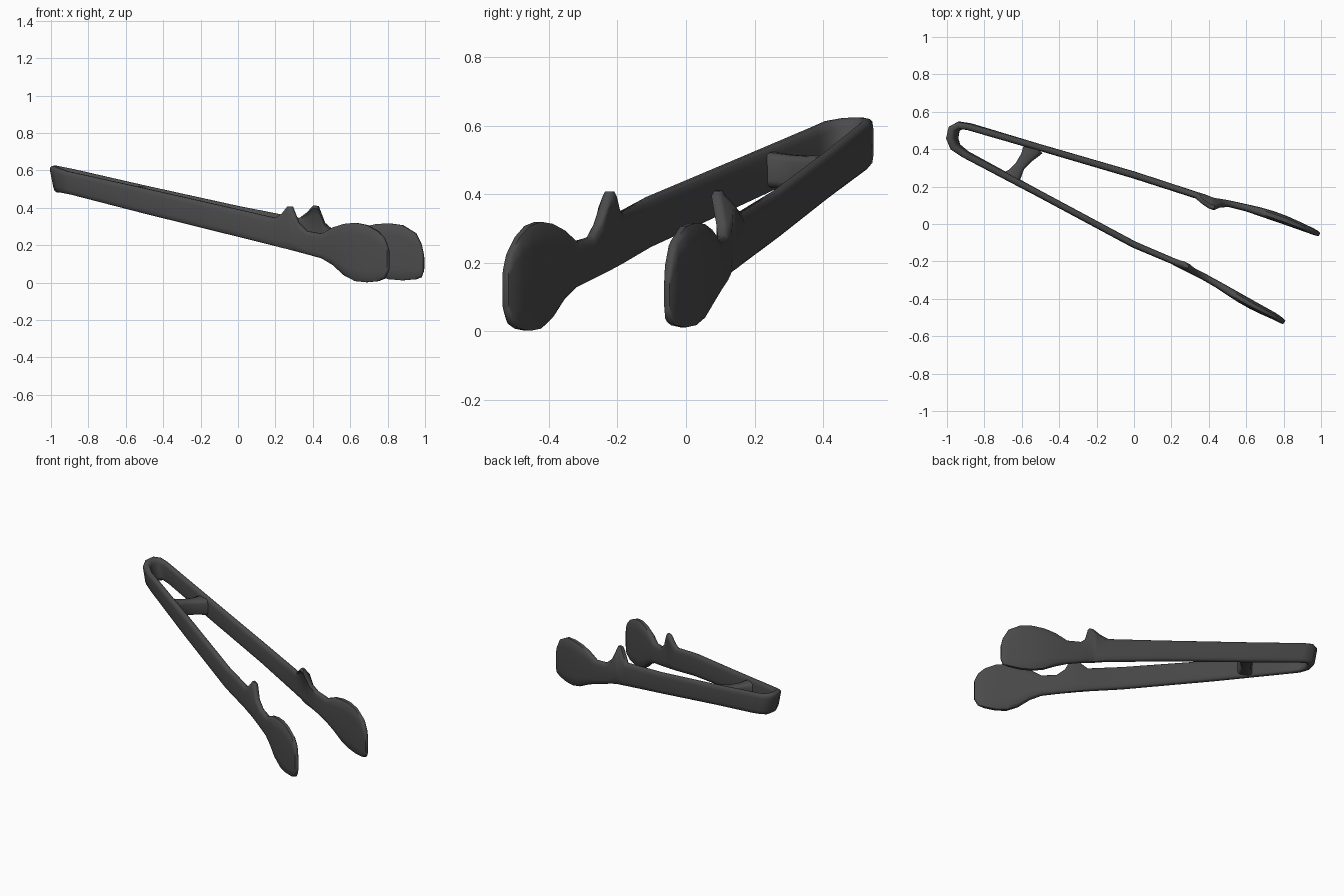
import bpy, bmesh
from mathutils import Vector

mat = bpy.data.materials.new("dark_grey")
mat.diffuse_color = (0.07, 0.07, 0.07, 1)

# Rounded upright cross-section: (across thickness, up height)
QUARTER = [(0.5, 0.3), (0.43, 0.44), (0.22, 0.5)]
SECTION = (QUARTER + [(-u, v) for u, v in reversed(QUARTER)]
           + [(-u, -v) for u, v in QUARTER] + [(u, -v) for u, v in reversed(QUARTER)])


def loft(name, stations):
    """Skin rings along stations of (x, y, z bottom, z top, thickness, inward lean of top)."""
    bm = bmesh.new()
    rings = []
    for i, (x, y, zb, zt, t, *lean) in enumerate(stations):
        a, b = stations[max(i - 1, 0)], stations[min(i + 1, len(stations) - 1)]
        d = Vector((b[0] - a[0], b[1] - a[1], 0)).normalized()
        n = Vector((-d.y, d.x, 0))
        shear = 0.2 if x < -0.8 else 0
        ring = []
        for u, v in SECTION:
            p = Vector((x - v * (zt - zb) * shear, y, (zb + zt) / 2 + v * (zt - zb))) + n * u * t
            if lean and v > 0.3:
                p.y += lean[0]
            ring.append(bm.verts.new(p))
        rings.append(ring)
    k = len(SECTION)
    for r, s in zip(rings, rings[1:]):
        for j in range(k):
            bm.faces.new((r[j], r[(j + 1) % k], s[(j + 1) % k], s[j]))
    bm.faces.new(rings[0])
    bm.faces.new(rings[-1])
    bmesh.ops.recalc_face_normals(bm, faces=bm.faces)
    mesh = bpy.data.meshes.new(name)
    bm.to_mesh(mesh)
    bm.free()
    ob = bpy.data.objects.new(name, mesh)
    bpy.context.collection.objects.link(ob)
    mesh.materials.append(mat)
    bpy.context.view_layer.objects.active = ob
    ob.select_set(True)
    bpy.ops.object.shade_smooth_by_angle(angle=0.9)
    ob.select_set(False)


# Back arm, from the bend to the paddle tip
back_arm = [
    (-0.88, 0.520, 0.473, 0.610, 0.036), (-0.50, 0.408, 0.390, 0.520, 0.036),
    (0.00, 0.262, 0.275, 0.410, 0.038), (0.33, 0.155, 0.195, 0.345, 0.036),
    (0.37, 0.142, 0.185, 0.375, 0.038, -0.02), (0.405, 0.128, 0.175, 0.412, 0.038, -0.03),
    (0.43, 0.120, 0.168, 0.410, 0.038, -0.03), (0.465, 0.115, 0.158, 0.320, 0.038, -0.01),
    (0.51, 0.108, 0.142, 0.280, 0.036), (0.60, 0.087, 0.110, 0.265, 0.038),
    (0.67, 0.067, 0.078, 0.297, 0.046), (0.74, 0.045, 0.040, 0.313, 0.050),
    (0.81, 0.020, 0.018, 0.317, 0.048), (0.88, -0.008, 0.012, 0.307, 0.042),
    (0.95, -0.037, 0.018, 0.265, 0.034), (0.98, -0.050, 0.028, 0.205, 0.028),
    (0.992, -0.056, 0.06, 0.150, 0.018)]

# Rounded spring end
bend = [(-0.93, 0.527, 0.484, 0.620, 0.040), (-0.962, 0.508, 0.482, 0.625, 0.046),
        (-0.972, 0.458, 0.482, 0.623, 0.048), (-0.955, 0.412, 0.482, 0.614, 0.044)]

# Front arm, from the bend to the paddle tip
front_arm = [
    (-0.90, 0.372, 0.470, 0.596, 0.036), (-0.50, 0.158, 0.370, 0.505, 0.036),
    (0.00, -0.110, 0.246, 0.392, 0.036), (0.20, -0.195, 0.196, 0.346, 0.034),
    (0.235, -0.212, 0.187, 0.367, 0.036, 0.005), (0.268, -0.227, 0.179, 0.408, 0.038, 0.01),
    (0.29, -0.239, 0.173, 0.408, 0.038, 0.01), (0.325, -0.257, 0.164, 0.320, 0.036),
    (0.37, -0.280, 0.152, 0.275, 0.036), (0.45, -0.325, 0.130, 0.262, 0.038),
    (0.51, -0.362, 0.095, 0.295, 0.044), (0.57, -0.398, 0.040, 0.314, 0.048),
    (0.63, -0.432, 0.008, 0.320, 0.048), (0.69, -0.463, 0.002, 0.308, 0.044),
    (0.75, -0.493, 0.008, 0.275, 0.038), (0.785, -0.514, 0.022, 0.235, 0.032),
    (0.803, -0.527, 0.06, 0.185, 0.022)]

loft("tongs_body", back_arm[::-1] + bend + front_arm)

# Pinched cross brace between the arms
loft("cross_brace", [
    (-0.655, 0.245, 0.420, 0.525, 0.10), (-0.635, 0.270, 0.420, 0.520, 0.075),
    (-0.610, 0.310, 0.415, 0.515, 0.055), (-0.575, 0.355, 0.415, 0.512, 0.070),
    (-0.535, 0.412, 0.410, 0.515, 0.115)])
